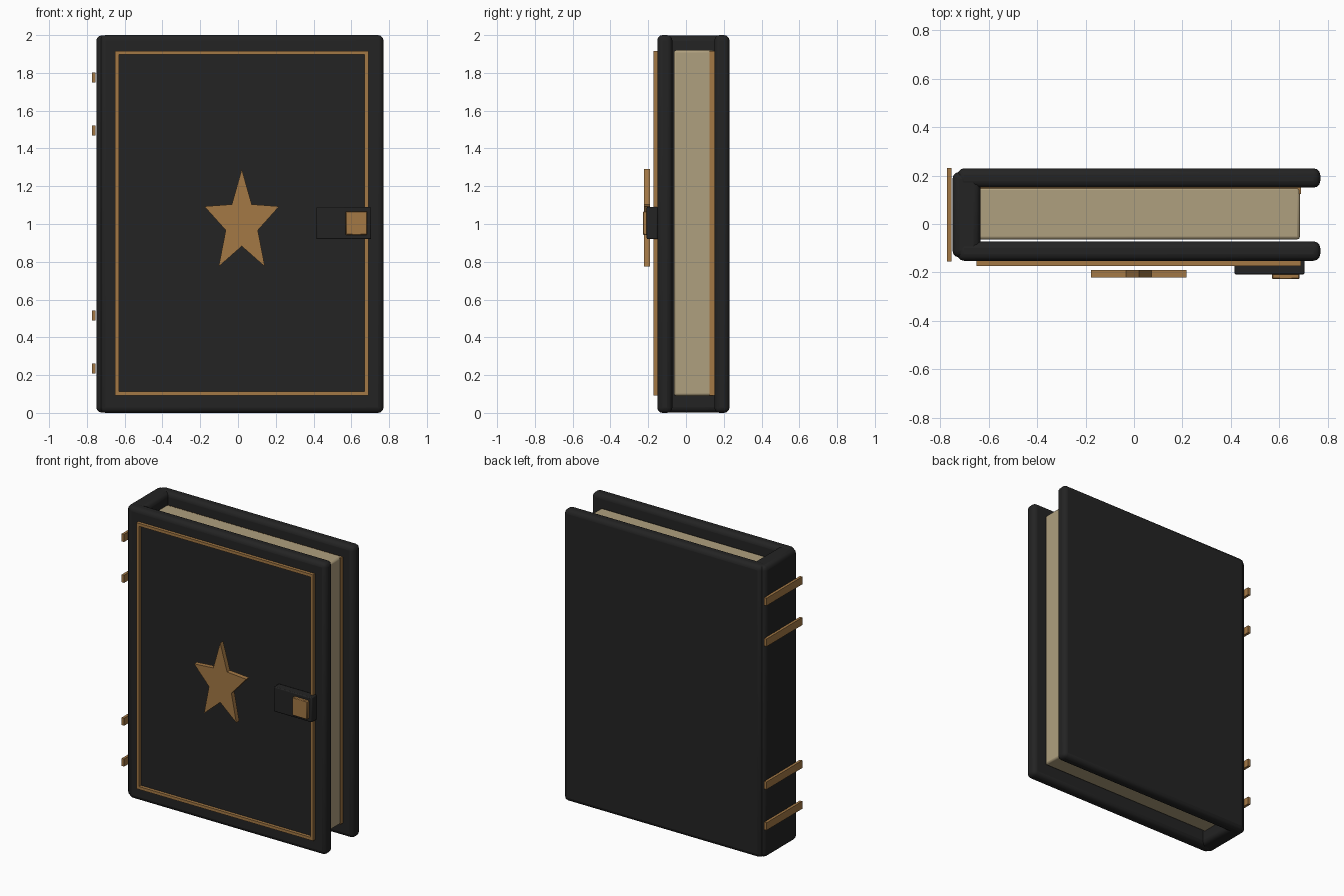
import bpy, bmesh, math

if "Cube" in bpy.data.objects:
    bpy.data.objects.remove(bpy.data.objects["Cube"])


def material(name, rgb):
    m = bpy.data.materials.new(name)
    m.diffuse_color = (*rgb, 1)
    m.use_nodes = True
    m.node_tree.nodes["Principled BSDF"].inputs["Base Color"].default_value = m.diffuse_color
    return m


LEATHER = material("black leather", (0.017, 0.017, 0.017))
BRASS = material("brass", (0.37, 0.19, 0.06))
PAPER = material("aged paper", (0.43, 0.35, 0.21))


def finish(name, bm, mat, bevel=0, segments=3):
    bmesh.ops.recalc_face_normals(bm, faces=bm.faces)
    me = bpy.data.meshes.new(name)
    bm.to_mesh(me)
    bm.free()
    me.materials.append(mat)
    ob = bpy.data.objects.new(name, me)
    bpy.context.collection.objects.link(ob)
    if bevel:
        b = ob.modifiers.new("rounded edges", 'BEVEL')
        b.width, b.segments = bevel, segments
        bpy.context.view_layer.objects.active = ob
        ob.select_set(True)
        bpy.ops.object.shade_smooth_by_angle(angle=math.radians(35))
        ob.select_set(False)
    return ob


def box(name, x, y, z, mat, bevel=0, segments=3):
    bm = bmesh.new()
    bmesh.ops.create_cube(bm, size=1)
    for v in bm.verts:
        for i, (a, b) in enumerate((x, y, z)):
            v.co[i] = a if v.co[i] < 0 else b
    return finish(name, bm, mat, bevel, segments)


def prism(name, outline, y, mat):
    """Extrude an x-z outline along y."""
    bm = bmesh.new()
    face = bm.faces.new([bm.verts.new((px, y[0], pz)) for px, pz in outline])
    new = bmesh.ops.extrude_face_region(bm, geom=[face])["geom"]
    for v in new:
        if isinstance(v, bmesh.types.BMVert):
            v.co.y = y[1]
    return finish(name, bm, mat)


def frame(name, x, y, z, w, mat):
    """Rectangular ring lying in the x-z plane."""
    bm = bmesh.new()
    loops = []
    for inset in (0, w):
        for yy in y:
            x0, x1, z0, z1 = x[0] + inset, x[1] - inset, z[0] + inset, z[1] - inset
            loops.append([bm.verts.new((px, yy, pz)) for px, pz in
                          ((x0, z0), (x1, z0), (x1, z1), (x0, z1))])
    of, ob, inf, inb = loops
    for a, b in ((of, ob), (ob, inb), (inb, inf), (inf, of)):
        for i in range(4):
            j = (i + 1) % 4
            bm.faces.new((a[i], a[j], b[j], b[i]))
    return finish(name, bm, mat)


# Covers, spine and page block
box("front_cover", (-0.73, 0.77), (-0.152, -0.072), (0, 2), LEATHER, 0.028)
box("back_cover", (-0.73, 0.77), (0.15, 0.23), (0, 2), LEATHER, 0.028)
box("spine", (-0.75, -0.635), (-0.138, 0.215), (0.002, 1.998), LEATHER, 0.028)
box("pages", (-0.66, 0.686), (-0.064, 0.152), (0.09, 1.92), PAPER, 0.012, 2)

# Brass border on the front cover and its twin inside the back cover
frame("front_border", (-0.65, 0.69), (-0.173, -0.15), (0.092, 1.917), 0.02, BRASS)
frame("back_border", (-0.65, 0.691), (0.125, 0.151), (0.092, 1.917), 0.02, BRASS)

# Five-pointed star, slightly stretched upward
star = []
for k in range(10):
    r = 1 if k % 2 == 0 else 0.43
    a = k * math.pi / 5
    star.append((0.02 + 0.208 * r * math.sin(a), 1.005 + 0.285 * r * math.cos(a)))
prism("star", star, (-0.222, -0.19), BRASS)

# Clasp strap and its stud
box("clasp_strap", (0.415, 0.705), (-0.208, -0.15), (0.92, 1.09), LEATHER, 0.006, 2)
box("clasp_stud", (0.57, 0.684), (-0.228, -0.2), (0.942, 1.067), BRASS, 0.004, 1)

# Raised bands across the spine
for i, z in enumerate((0.235, 0.515, 1.495, 1.775)):
    box(f"spine_band_{i + 1}", (-0.773, -0.755), (-0.156, 0.231),
        (z - 0.026, z + 0.026), BRASS)
